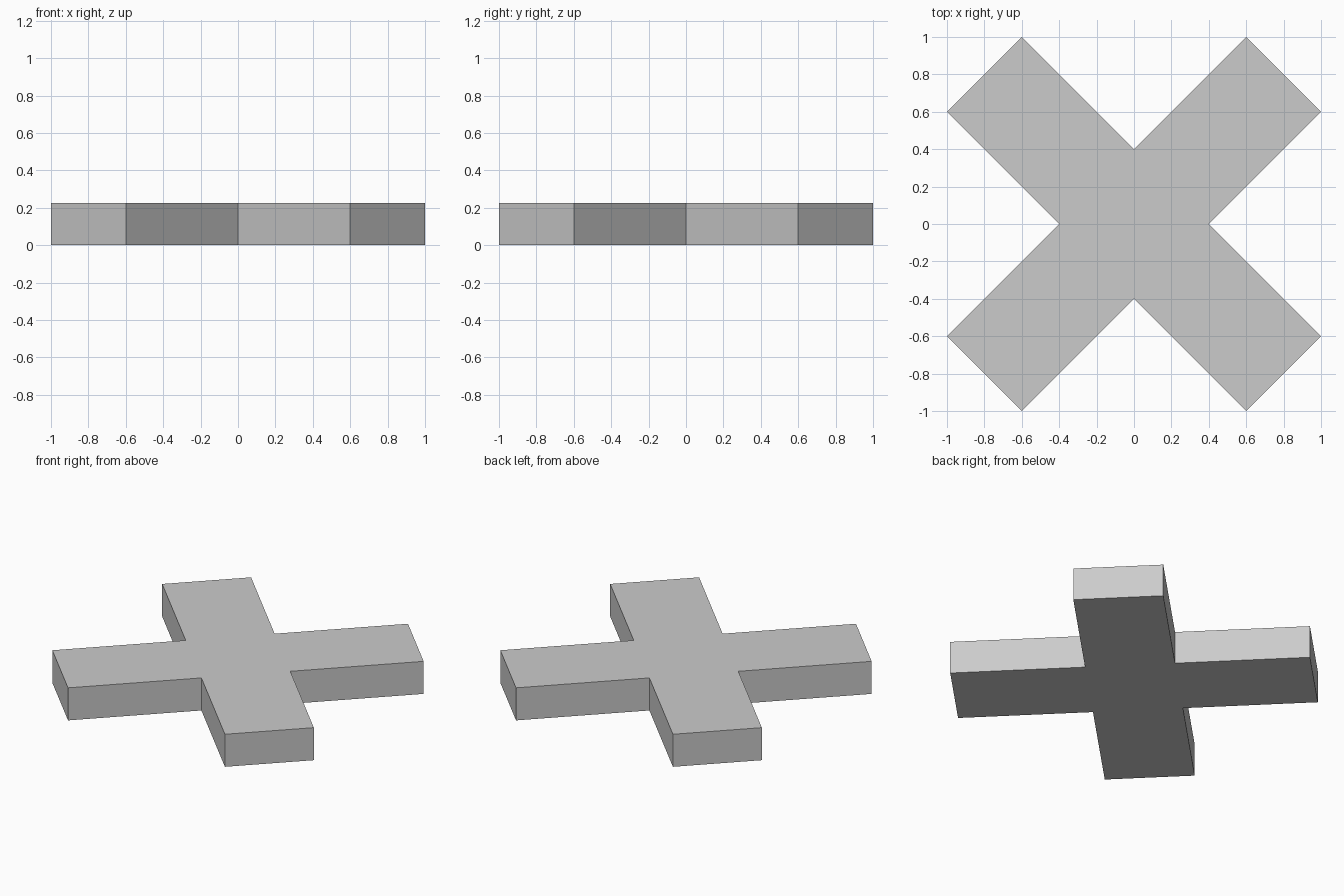
import bpy
import bmesh
from mathutils import Matrix, Vector

if "Cube" in bpy.data.objects:
    bpy.data.objects.remove(bpy.data.objects["Cube"])

HEIGHT = 0.225

# X-shaped outline: one arm's three corners, repeated every quarter turn
arm = [(0.4, 0.0), (1.0, 0.6), (0.6, 1.0)]
outline = []
for quarter in range(4):
    for x, y in arm:
        for _ in range(quarter):
            x, y = -y, x
        outline.append((x, y))

# Extrude the outline into a flat solid cross
bm = bmesh.new()
base = bm.faces.new([bm.verts.new((x, y, 0)) for x, y in outline])
top = bmesh.ops.extrude_face_region(bm, geom=[base], use_keep_orig=True)["geom"]
bmesh.ops.translate(bm, vec=Vector((0, 0, HEIGHT)),
                    verts=[g for g in top if isinstance(g, bmesh.types.BMVert)])
bmesh.ops.recalc_face_normals(bm, faces=bm.faces)

mesh = bpy.data.meshes.new("diagonal_cross")
bm.to_mesh(mesh)
bm.free()
bpy.context.collection.objects.link(bpy.data.objects.new("diagonal_cross", mesh))
